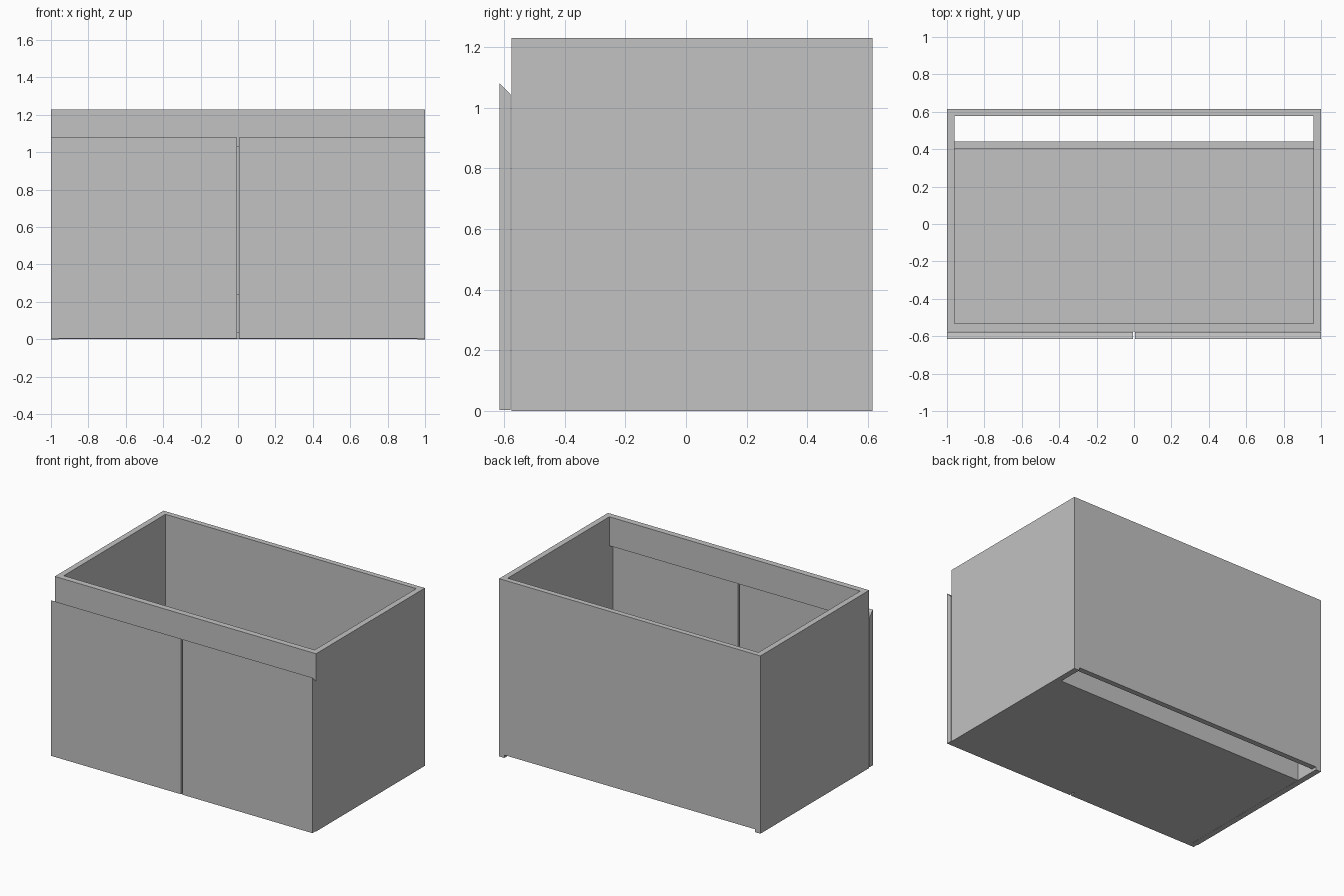
import bpy
import bmesh

cube = bpy.data.objects.get("Cube")
if cube:
    bpy.data.objects.remove(cube, do_unlink=True)

# Single flat grey
GREY = (0.54, 0.54, 0.54, 1.0)
grey = bpy.data.materials.new("light_grey")
grey.use_nodes = True
grey.diffuse_color = GREY
grey.node_tree.nodes["Principled BSDF"].inputs["Base Color"].default_value = GREY


def panel(name, x0, x1, profile):
    """Extrude a closed (y, z) profile along x from x0 to x1."""
    bm = bmesh.new()
    face = bm.faces.new([bm.verts.new((x0, y, z)) for y, z in profile])
    grown = bmesh.ops.extrude_face_region(bm, geom=[face])["geom"]
    moved = [g for g in grown if isinstance(g, bmesh.types.BMVert)]
    bmesh.ops.translate(bm, verts=moved, vec=(x1 - x0, 0, 0))
    bmesh.ops.recalc_face_normals(bm, faces=bm.faces)
    mesh = bpy.data.meshes.new(name)
    bm.to_mesh(mesh)
    bm.free()
    mesh.materials.append(grey)
    obj = bpy.data.objects.new(name, mesh)
    bpy.context.collection.objects.link(obj)
    return obj


def rect(y0, y1, z0, z1):
    return [(y0, z0), (y1, z0), (y1, z1), (y0, z1)]


TOP = 1.23      # carcass height
INNER = 0.96    # inner half width
FRONT, BACK = -0.575, 0.615

# Doors have a top edge sloping down to the back as a finger grip
door = [(-0.615, 0.004), (-0.578, 0.004), (-0.578, 1.043), (-0.615, 1.08)]

# Side panels and doors, one per side
for side, s in (("left", 1), ("right", -1)):
    panel(side + "_side_panel", s * INNER, s * 1.0, rect(FRONT, BACK, 0, TOP))
    panel(side + "_door", s * 0.005, s * 1.0, door)

# Panels between the sides
panel("back_panel", -INNER, INNER, rect(0.578, BACK, 0.02, TOP))
panel("bottom_panel", -INNER, INNER, rect(FRONT, 0.44, 0.001, 0.04))
panel("front_top_rail", -INNER, INNER, rect(FRONT, -0.533, 1.03, TOP))
panel("rear_bottom_rail", -INNER, INNER, rect(0.40, 0.44, 0.04, 0.24))
